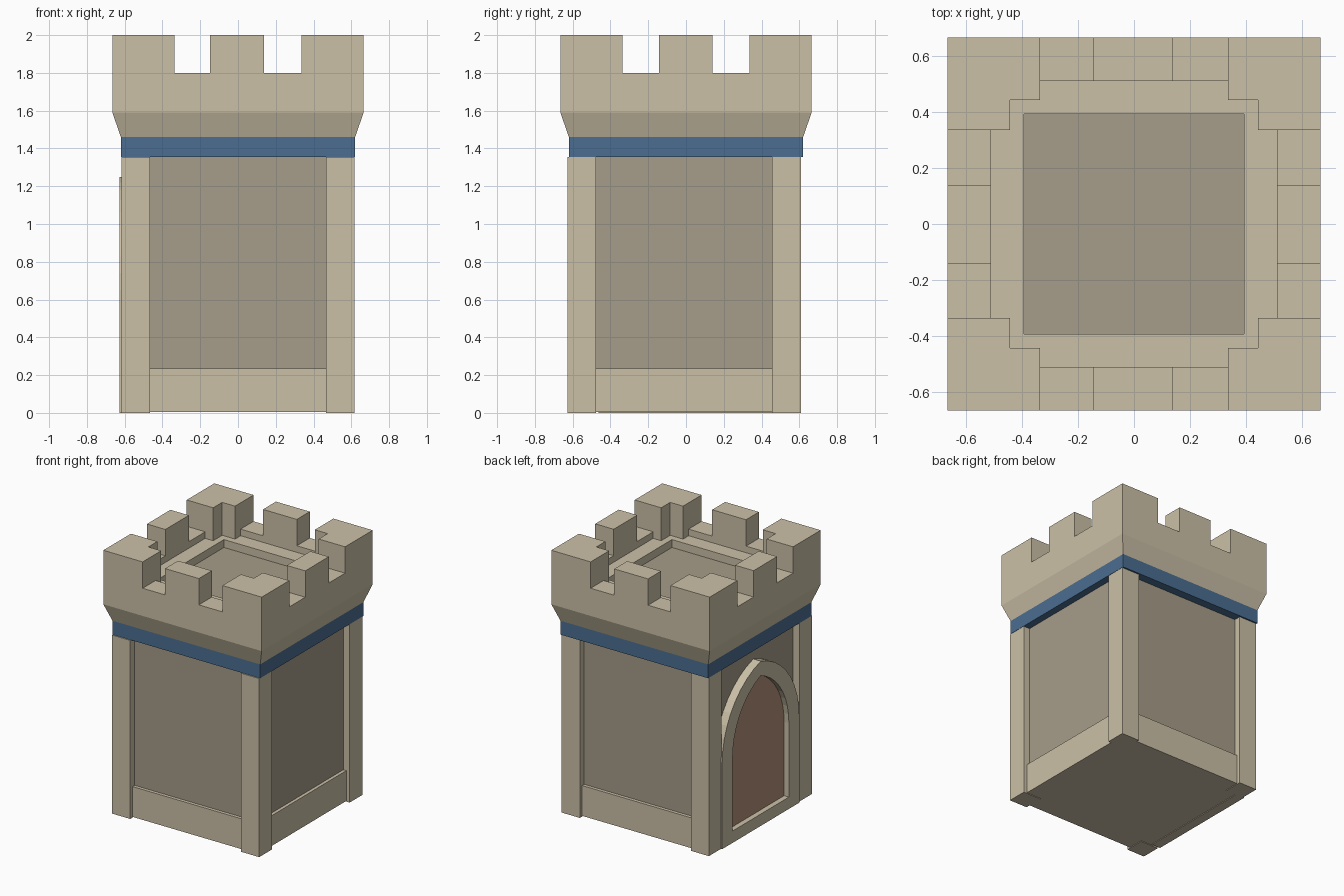
import bpy, bmesh, math

if "Cube" in bpy.data.objects:
    bpy.data.objects.remove(bpy.data.objects["Cube"])


def material(name, rgb):
    m = bpy.data.materials.new(name)
    m.diffuse_color = (*rgb, 1)
    m.use_nodes = True
    m.node_tree.nodes["Principled BSDF"].inputs["Base Color"].default_value = m.diffuse_color
    return m


STONE = material("stone", (0.60, 0.53, 0.39))
DARK = material("dark_stone", (0.38, 0.335, 0.25))
BLUE = material("blue_trim", (0.07, 0.155, 0.28))
WOOD = material("wood", (0.46, 0.28, 0.19))


def finish(bm, name, *mats):
    bmesh.ops.recalc_face_normals(bm, faces=bm.faces)
    me = bpy.data.meshes.new(name)
    bm.to_mesh(me)
    bm.free()
    ob = bpy.data.objects.new(name, me)
    bpy.context.collection.objects.link(ob)
    for m in mats:
        me.materials.append(m)
    return ob


def loft(bm, loops):
    """Skin a list of equal-length point loops and cap both ends."""
    rings = [[bm.verts.new(p) for p in loop] for loop in loops]
    n = len(rings[0])
    for a, b in zip(rings, rings[1:]):
        for i in range(n):
            j = (i + 1) % n
            bm.faces.new((a[i], a[j], b[j], b[i]))
    return bm.faces.new(rings[0]), bm.faces.new(rings[-1])


def rect(x0, x1, y0, y1, z):
    return [(x0, y0, z), (x1, y0, z), (x1, y1, z), (x0, y1, z)]


def box(name, mat, x0, x1, y0, y1, z0, z1):
    bm = bmesh.new()
    loft(bm, [rect(x0, x1, y0, y1, z0), rect(x0, x1, y0, y1, z1)])
    return finish(bm, name, mat)


# Body: plinth, recessed walls, trim band (the body sits slightly forward)
CY = -0.01
box("plinth", STONE, -0.57, 0.59, CY - 0.59, CY + 0.59, 0.005, 0.235)
box("wall_panels", DARK, -0.565, 0.565, CY - 0.565, CY + 0.565, 0.235, 1.355)
box("trim_band", BLUE, -0.62, 0.62, -0.62, 0.62, 1.355, 1.46)

# Corner pillars
for sx in (-1, 1):
    for sy in (-1, 1):
        xs = sorted((sx * 0.466, sx * 0.618))
        ys = sorted((CY + sy * 0.466, CY + sy * 0.618))
        box("corner_pillar", STONE, *xs, *ys, 0, 1.355)

# Crown: flared corbel, parapet, walkway and sunken roof floor in one loft
bm = bmesh.new()
steps = [(0.62, 1.46), (0.665, 1.59), (0.665, 1.80), (0.51, 1.80),
         (0.51, 1.75), (0.393, 1.75), (0.393, 1.69)]
_, roof = loft(bm, [rect(-h, h, -h, h, z) for h, z in steps])
roof.material_index = 1
finish(bm, "crown", STONE, DARK)

# L-shaped corner merlons, with a foot reaching down to the walkway
for sx in (-1, 1):
    for sy in (-1, 1):
        bm = bmesh.new()
        for out, z0, z1 in ((0.51, 1.75, 1.80), (0.665, 1.80, 2.0)):
            pts = [(0.335, out), (0.335, 0.443), (0.443, 0.443),
                   (0.443, 0.335), (out, 0.335), (out, out)]
            loft(bm, [[(sx * x, sy * y, z) for x, y in pts] for z in (z0, z1)])
        finish(bm, "corner_merlon", STONE)

# Middle merlon on each side
for s in (-1, 1):
    a, b = sorted((s * 0.51, s * 0.665))
    box("middle_merlon", STONE, -0.147, 0.137, a, b, 1.80, 2.0)
    box("middle_merlon", STONE, a, b, -0.143, 0.139, 1.80, 2.0)


def arch(half, bottom, spring, top, x, n=9):
    """Pointed arch outline on a plane of constant x."""
    rise = top - spring
    c = (rise * rise - half * half) / (2 * half)
    r = half + c
    end = math.atan2(rise, c)
    side = [(half, bottom)] + [(r * math.cos(end * i / n) - c,
                                spring + r * math.sin(end * i / n)) for i in range(n + 1)]
    pts = side + [(-y, z) for y, z in reversed(side[:-1])]
    return [(x, y, z) for y, z in pts]


# Arched door on the left side: closed frame ring plus the door leaf
OUT, INN = (0.463, 0.0, 0.65, 1.25), (0.337, 0.09, 0.65, 1.14)
bm = bmesh.new()
rings = [[bm.verts.new(p) for p in loop] for loop in
         (arch(*OUT, -0.555), arch(*OUT, -0.628), arch(*INN, -0.628), arch(*INN, -0.555))]
n = len(rings[0])
for k in range(4):
    a, b = rings[k], rings[(k + 1) % 4]
    for i in range(n):
        j = (i + 1) % n
        bm.faces.new((a[i], a[j], b[j], b[i]))
finish(bm, "door_frame", STONE)

bm = bmesh.new()
loft(bm, [arch(*INN, -0.56), arch(*INN, -0.588)])
finish(bm, "door", WOOD)
